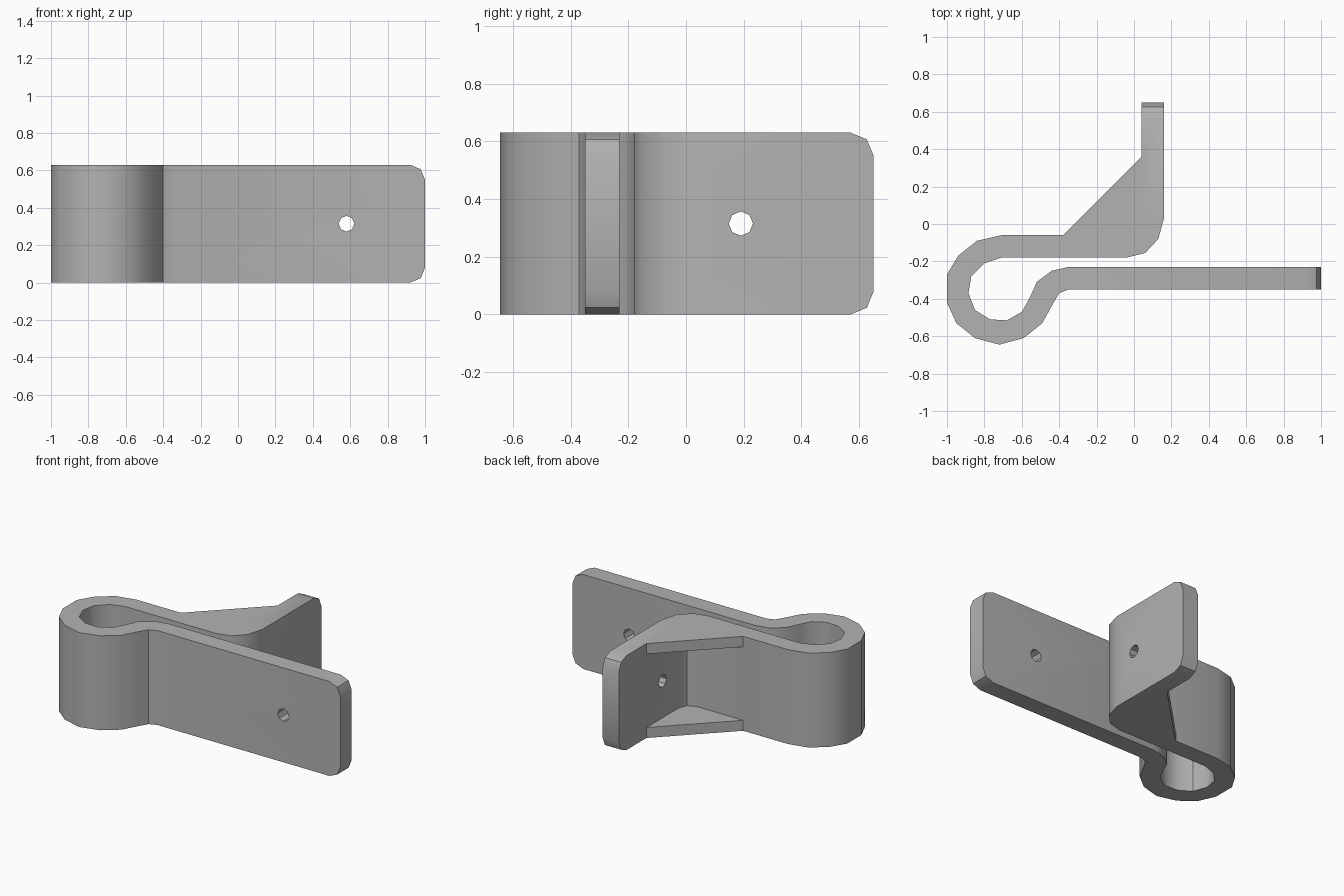
import bpy, bmesh
from math import pi, radians
from mathutils import Vector

HEIGHT, WALL = 0.63, 0.07

if "Cube" in bpy.data.objects:
    bpy.data.objects.remove(bpy.data.objects["Cube"], do_unlink=True)

grey = bpy.data.materials.new("plain_grey")
grey.use_nodes = True
colour = (0.45, 0.45, 0.45, 1)
grey.diffuse_color = colour
grey.node_tree.nodes["Principled BSDF"].inputs["Base Color"].default_value = colour


def prism(name, outline, z0, z1, corner_test=None):
    """Extrude a plan outline upward and round the chosen edges."""
    bm = bmesh.new()
    base = bm.faces.new([bm.verts.new((x, y, z0)) for x, y in outline])
    top = bmesh.ops.extrude_face_region(bm, geom=[base])["geom"]
    bmesh.ops.translate(bm, vec=(0, 0, z1 - z0),
                        verts=[v for v in top if isinstance(v, bmesh.types.BMVert)])
    bmesh.ops.recalc_face_normals(bm, faces=bm.faces)
    if corner_test:
        corners = [e for e in bm.edges if all(corner_test(v.co) for v in e.verts)
                   and abs(e.verts[0].co.z - e.verts[1].co.z) < 0.01]
        bmesh.ops.bevel(bm, geom=corners, offset=0.08, segments=2,
                        profile=0.5, affect='EDGES')
    mesh = bpy.data.meshes.new(name)
    bm.to_mesh(mesh)
    bm.free()
    mesh.materials.append(grey)
    obj = bpy.data.objects.new(name, mesh)
    bpy.context.collection.objects.link(obj)
    return obj


def combine(target, tool, operation):
    """Apply a boolean and discard the tool object."""
    bpy.ops.object.select_all(action='DESELECT')
    bpy.context.view_layer.objects.active = target
    target.select_set(True)
    mod = target.modifiers.new(operation.lower(), 'BOOLEAN')
    mod.object, mod.operation, mod.solver = tool, operation, 'EXACT'
    bpy.ops.object.modifier_apply(modifier=mod.name)
    bpy.data.objects.remove(tool, do_unlink=True)


# Bent strip: front plate, loop, rear web and rear flange
outer = [(1, -.35), (-.35, -.35), (-.4, -.37), (-.43, -.42), (-.49, -.53),
         (-.59, -.61), (-.72, -.645), (-.85, -.61), (-.95, -.53), (-1, -.42),
         (-1, -.27), (-.94, -.17), (-.84, -.09), (-.71, -.06)]
fillet = [(-.04, -.06), (.017, -.037), (.04, .02)]
inner = [(.04, .65), (.16, .65), (.16, .03), (.13, -.08), (.06, -.155),
         (-.04, -.18), (-.71, -.18), (-.8, -.21), (-.87, -.28), (-.885, -.37),
         (-.85, -.46), (-.77, -.51), (-.68, -.515), (-.6, -.47), (-.56, -.4),
         (-.52, -.31), (-.44, -.25), (-.35, -.23), (1, -.23)]
bracket = prism("bent_bracket", outer + fillet + inner, 0, HEIGHT,
                lambda co: co.x > 0.99 or co.y > 0.64)

# Triangular ribs at the bottom and top of the bend
rib_outline = [(-.38, -.06)] + fillet + [(.04, .36)]
for z in (0, HEIGHT - WALL):
    combine(bracket, prism("corner_rib", rib_outline, z, z + WALL), 'UNION')

# Screw holes through the front plate and the rear flange
for place, turn in (((.58, -.29, HEIGHT / 2), (pi / 2, 0, 0)),
                    ((.1, .19, HEIGHT / 2), (0, pi / 2, 0))):
    bpy.ops.mesh.primitive_cylinder_add(vertices=8, radius=0.042, depth=0.3,
                                        location=Vector(place), rotation=turn)
    cutter = bpy.context.object
    cutter.name = "hole_cutter"
    cutter.hide_render = True
    cutter.data.materials.append(grey)
    combine(bracket, cutter, 'DIFFERENCE')

bpy.ops.object.shade_smooth_by_angle(angle=radians(36))
